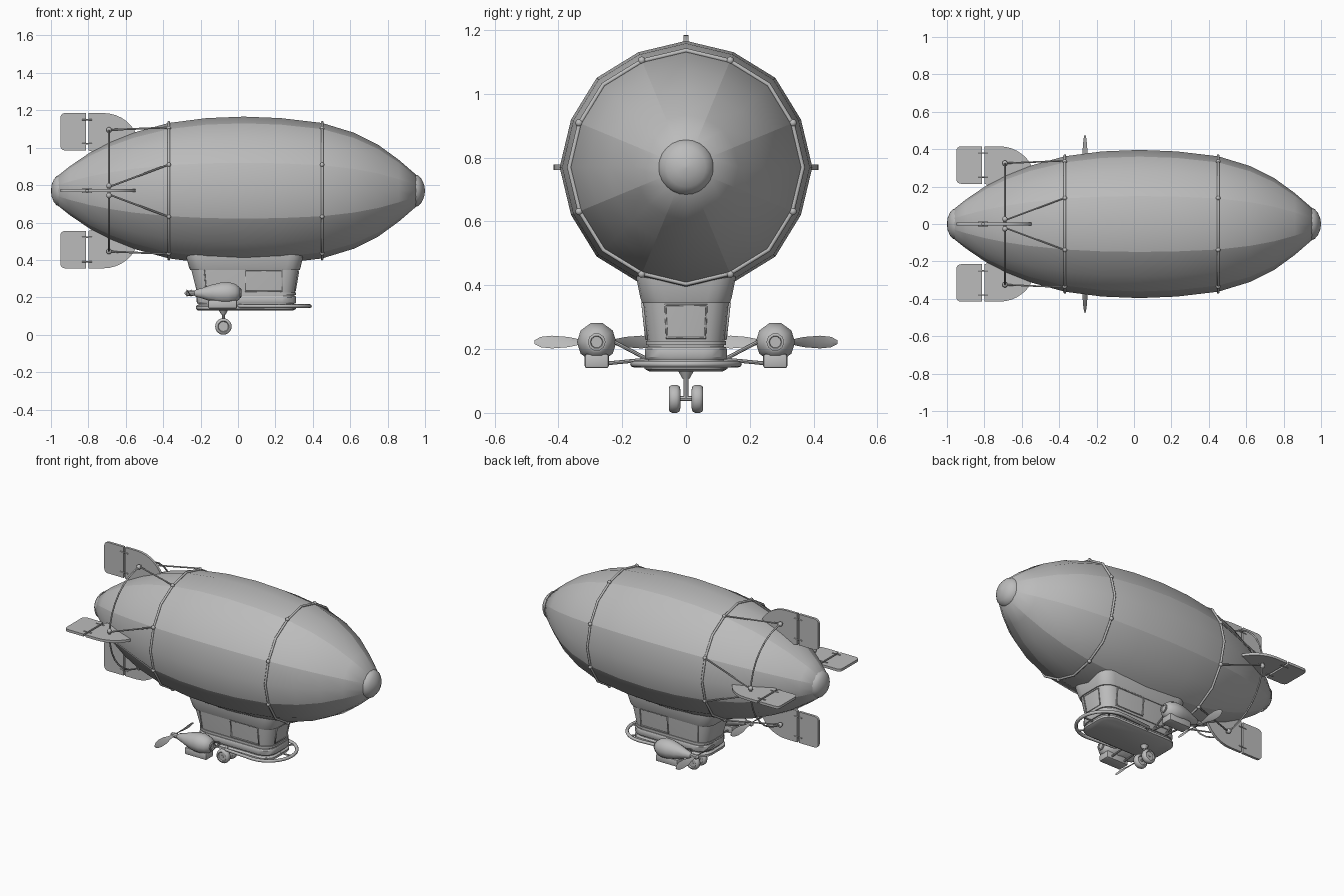
import bpy, bmesh, math
from mathutils import Vector, Matrix

if "Cube" in bpy.data.objects:
    bpy.data.objects.remove(bpy.data.objects["Cube"])

GREY = bpy.data.materials.new("plain grey")
GREY.diffuse_color = (0.5, 0.5, 0.5, 1)
GREY.use_nodes = True
GREY.node_tree.nodes["Principled BSDF"].inputs["Base Color"].default_value = GREY.diffuse_color
CZ = 0.77                      # height of the envelope axis
EIGHTH = math.pi / 4


def finish(bm, name, angle=35):
    bmesh.ops.recalc_face_normals(bm, faces=bm.faces)
    me = bpy.data.meshes.new(name)
    bm.to_mesh(me)
    bm.free()
    ob = bpy.data.objects.new(name, me)
    bpy.context.collection.objects.link(ob)
    me.materials.append(GREY)
    bpy.ops.object.select_all(action='DESELECT')
    ob.select_set(True)
    bpy.context.view_layer.objects.active = ob
    if angle:
        bpy.ops.object.shade_smooth_by_angle(angle=math.radians(angle))
    return ob


def skin(bm, rings):
    """Bridge rings of points and close both ends."""
    vs = [[bm.verts.new(p) for p in r] for r in rings]
    n = len(vs[0])
    for a, b in zip(vs, vs[1:]):
        for i in range(n):
            bm.faces.new((a[i], a[(i + 1) % n], b[(i + 1) % n], b[i]))
    bm.faces.new(vs[0])
    bm.faces.new(vs[-1])
    return vs


def lathe_x(name, prof, y, z, n, angle=35, turn=0.0):
    bm = bmesh.new()
    skin(bm, [[(x, y + r * math.cos(turn + math.tau * i / n), z + r * math.sin(turn + math.tau * i / n))
               for i in range(n)] for x, r in prof])
    return finish(bm, name, angle)


def rod(name, a, b, r, n=8, r2=None):
    a, b = Vector(a), Vector(b)
    d = b - a
    bm = bmesh.new()
    m = Matrix.Translation((a + b) / 2) @ d.to_track_quat('Z', 'Y').to_matrix().to_4x4()
    bmesh.ops.create_cone(bm, cap_ends=True, segments=n, radius1=r, radius2=r if r2 is None else r2,
                          depth=d.length, matrix=m)
    return finish(bm, name)


def ball(name, p, r):
    bm = bmesh.new()
    bmesh.ops.create_uvsphere(bm, u_segments=10, v_segments=6, radius=r, matrix=Matrix.Translation(p))
    return finish(bm, name, 60)


def box(name, lo, hi, bevel=0.0):
    bm = bmesh.new()
    bmesh.ops.create_cube(bm, size=1)
    for v in bm.verts:
        v.co = [l + (c + 0.5) * (h - l) for c, l, h in zip(v.co, lo, hi)]
    if bevel:
        bmesh.ops.bevel(bm, geom=bm.edges[:], offset=bevel, segments=2, affect='EDGES', profile=0.5)
    return finish(bm, name)


def tube(name, pts, r, closed=False):
    cu = bpy.data.curves.new(name, 'CURVE')
    cu.dimensions = '3D'
    cu.bevel_depth, cu.bevel_resolution, cu.use_fill_caps = r, 2, True
    sp = cu.splines.new('POLY')
    sp.points.add(len(pts) - 1)
    for q, p in zip(sp.points, pts):
        q.co = (*p, 1)
    sp.use_cyclic_u = closed
    cu.materials.append(GREY)
    ob = bpy.data.objects.new(name, cu)
    bpy.context.collection.objects.link(ob)
    return ob


def polar(x, r, a):
    return Vector((x, r * math.cos(a), CZ + r * math.sin(a)))


# Envelope: eight soft gores with sharp seams
PROF = [(-0.975, .07), (-0.9, .13), (-0.79, .205), (-0.68, .262), (-0.56, .31), (-0.37, .362), (-0.17, .388),
        (0.03, .396), (0.23, .388), (0.45, .362), (0.62, .31), (0.75, .245), (0.86, .165), (0.955, .083)]
bm = bmesh.new()
rings = skin(bm, [[polar(x, r * (0.985 if i % 2 else 1), i * EIGHTH / 2) for i in range(16)] for x, r in PROF])
bm.edges.ensure_lookup_table()
for a, b in zip(rings, rings[1:]):
    for i in range(1, 16, 2):
        bm.edges.get((a[i], b[i])).smooth = False
hull = finish(bm, "envelope", 0)
for f in hull.data.polygons:
    f.use_smooth = True

# Nose and tail caps
lathe_x("nose_cap", [(.945, .07), (.95, .086), (.965, .081), (.982, .062), (.995, .033), (1, .004)], 0, CZ, 24)
lathe_x("tail_cap", [(-.95, .085), (-.97, .078), (-.985, .06), (-.996, .033), (-1, .004)], 0, CZ, 24)

# Girdle ropes with knots on the seams
for x, r in ((-0.37, .366), (0.45, .366)):
    tube("girdle_rope", [polar(x, r * (0.985 if i % 2 else 1), i * EIGHTH / 2) for i in range(16)], .007, True)
    for i in range(8):
        ball("rope_knot", polar(x, r * 0.99, (i + .5) * EIGHTH), .012)
tube("tail_rope", [polar(-0.69, .325, math.tau * i / 32) for i in range(32)], .005, True)


# Four tail fins: fixed fin, hinged flap, hinges and stay wires
def plate(name, outline, a, t):
    """Extruded plate in the plane through the axis at angle a."""
    bm = bmesh.new()
    side = Vector((0, -math.sin(a), math.cos(a))) * t
    skin(bm, [[polar(x, r, a) + side * s for x, r in outline] for s in (-1, 1)])
    finish(bm, name, 30)


def arc(cx, cr, rx, rr, a0, a1, n):
    return [(cx + rx * math.cos(math.radians(a0 + (a1 - a0) * i / n)),
             cr + rr * math.sin(math.radians(a0 + (a1 - a0) * i / n))) for i in range(n + 1)]


for k in range(4):
    a = k * math.pi / 2
    fin = [(-.80, .215), (-.80, .415)] + arc(-.72, .235, .19, .18, 90, 0, 9) + [(-.56, .20), (-.70, .19)]
    plate("tail_fin", fin, a, .008)
    flap = [(-.812, .215), (-.812, .415)] + arc(-.925, .39, .025, .025, 90, 180, 4) + arc(-.925, .24, .025, .025, 180, 270, 4)
    plate("tail_flap", flap, a, .008)
    side = Vector((0, -math.sin(a), math.cos(a)))
    for r in (.25, .38):
        for s in (-1, 1):
            rod("flap_hinge", polar(-.835, r, a) + side * .009 * s, polar(-.78, r, a) + side * .009 * s, .004, 6)
    rod("fin_pin", polar(-.69, .325, a) - side * .032, polar(-.69, .325, a) + side * .032, .008)
    for s in (-1, 1):
        ball("fin_knob", polar(-.69, .325, a) + side * .026 * s, .015)
        rod("stay_wire", polar(-.69, .325, a) + side * .02 * s, polar(-.37, .366, a + s * EIGHTH / 2), .005, 6)


# Gondola: tapered body with rounded plan, collar, bands and floor
def plan(x0, x1, w, z, c):
    return [(x, y, z) for x, y in arc(x1 - c, w - c, c, c, 0, 90, 4) + arc(x0 + c, w - c, c, c, 90, 180, 4)
            + arc(x0 + c, c - w, c, c, 180, 270, 4) + arc(x1 - c, c - w, c, c, 270, 360, 4)]


def loft(name, levels, c=.075):
    bm = bmesh.new()
    skin(bm, [plan(*lv, c) for lv in levels])
    return finish(bm, name, 30)


loft("gondola_body", [(-.21, .30, .117, .15), (-.218, .303, .12, .22), (-.25, .325, .134, .35), (-.25, .325, .134, .43)])
loft("gondola_collar", [(-.255, .33, .138, .345), (-.262, .335, .143, .36), (-.278, .348, .155, .42), (-.278, .348, .155, .45)])
loft("lower_band", [(-.218, .308, .125, .168), (-.221, .311, .128, .175), (-.221, .311, .128, .20), (-.218, .308, .124, .207)])
loft("upper_band", [(-.222, .309, .125, .212), (-.223, .309, .125, .226)])
loft("gondola_floor", [(-.215, .295, .115, .13), (-.225, .31, .13, .138), (-.225, .31, .13, .152), (-.215, .30, .12, .16)])

# Window frames on the sides and front
def wall(z):
    return .12 + (z - .22) * .014 / .13


for s in (-1, 1):
    tube("side_window_frame", [(x, s * (wall(z) + .002), z) for x, z in ((.04, .232), (.04, .345), (.235, .345), (.235, .232))], .005, True)
    tube("side_door_seam", [(x, s * (wall(z) + .001), z) for x, z in ((-.17, .232), (-.18, .345))], .003)
tube("front_window_frame", [(.303 + (z - .22) * .17, y, z) for y, z in ((-.06, .235), (-.065, .338), (.065, .338), (.06, .235))], .004, True)

# Bumper rail around the bow
rail = [(0, -.11), (.02, -.15)] + arc(.22, 0, .165, .165, -90, 90, 16) + [(.02, .15), (0, .11)]
tube("bumper_rail", [(x, y, .153) for x, y in rail], .01)
for a in (-60, 0, 60):
    c, s = math.cos(math.radians(a)), math.sin(math.radians(a))
    rod("rail_bracket", (.22 + .06 * c, .08 * s, .15), (.22 + .16 * c, .16 * s, .153), .006, 6)

# Engines with nacelle, box, struts and two-blade propeller
for s in (-1, 1):
    y, z = s * .28, .222
    lathe_x("engine_nacelle", [(-.235, .012), (-.225, .02), (-.19, .03), (-.14, .048), (-.09, .06), (-.05, .062),
                               (-.015, .052), (.008, .034), (.01, .026)], y, z, 10, 50)
    lathe_x("engine_intake", [(.0, .028), (.016, .028), (.018, .02), (.012, .018)], y, z, 10)
    box("engine_box", (-.16, y - .038, .14), (-.005, y + .038, .185), .008)
    lathe_x("propeller_hub", [(-.285, .004), (-.275, .014), (-.25, .016), (-.22, .012)], y, z, 10)
    for b in (-1, 1):
        bm = bmesh.new()
        sec = []
        for d, w, tw in ((.01, .008, 60), (.05, .012, 50), (.09, .021, 40), (.14, .023, 30), (.175, .018, 25), (.195, .006, 20)):
            t = math.radians(tw) * b
            sec.append([(-.262 + u * math.sin(t) - v * math.cos(t), y + b * d, z + u * math.cos(t) + v * math.sin(t))
                        for u, v in ((-w, 0), (0, .003), (w, 0), (0, -.003))])
        skin(bm, sec)
        finish(bm, "propeller_blade", 60)
    for x in (-.13, -.04):
        rod("upper_strut", (x, s * .115, .165), (x, s * .235, .228), .006)
        rod("lower_strut", (x, s * .115, .168), (x, s * .25, .155), .006)

# Landing gear: socket, leg, axle and twin wheels
GX = -.078
rod("gear_socket", (GX, 0, .108), (GX, 0, .135), .012, 12, .026)
rod("gear_leg", (GX, 0, .045), (GX, 0, .12), .008)
rod("wheel_axle", (GX, -.05, .045), (GX, .05, .045), .008)
for s in (-1, 1):
    bm = bmesh.new()
    skin(bm, [[(GX + r * math.cos(math.tau * i / 20), s * .036 + d, .044 + r * math.sin(math.tau * i / 20))
               for i in range(20)] for d, r in ((-.012, .026), (-.018, .03), (-.016, .039), (-.007, .044),
                                                (.007, .044), (.016, .039), (.018, .03), (.012, .026))])
    finish(bm, "wheel", 50)
